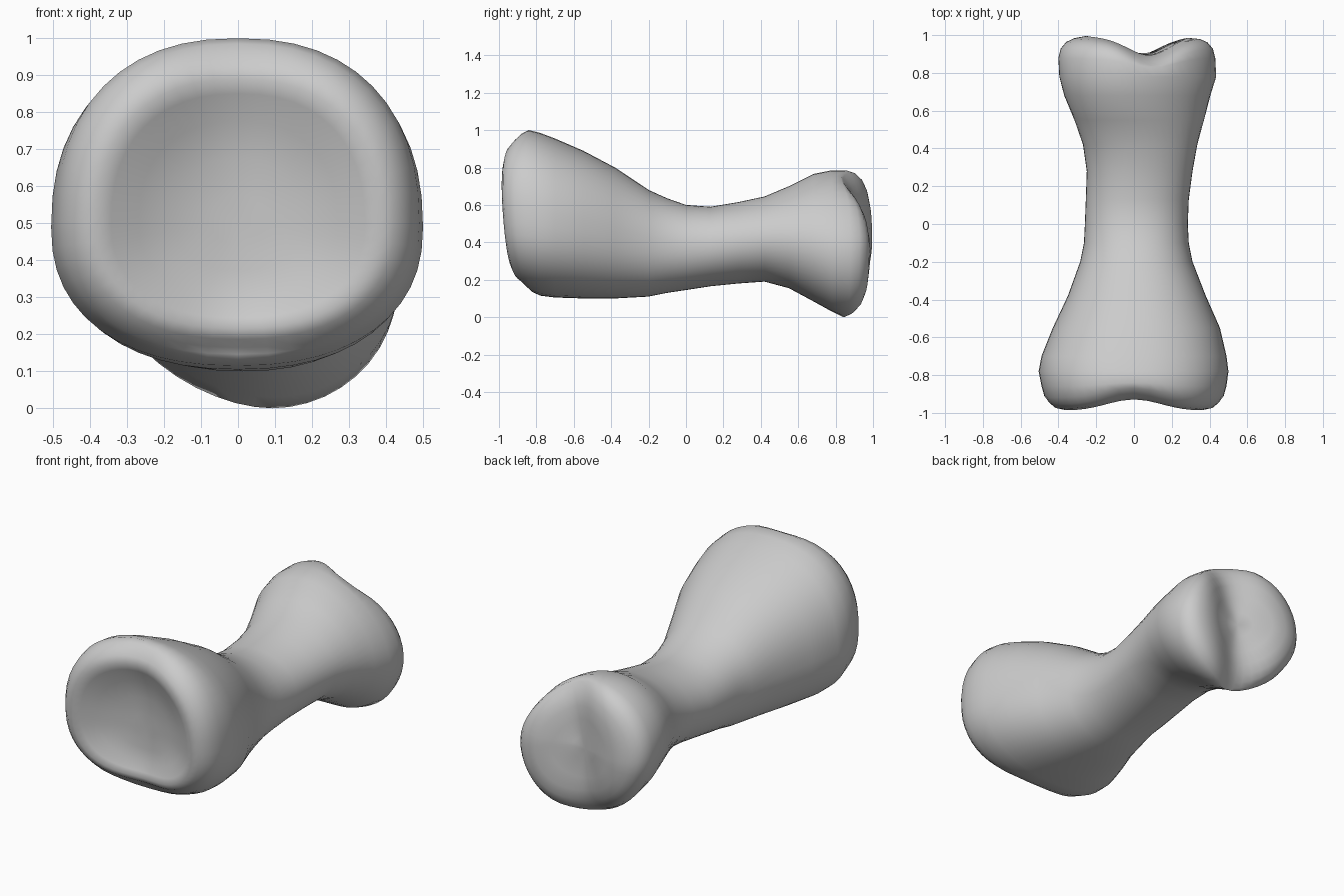
import bpy, bmesh
from math import sin, cos, tau, exp, radians

cube = bpy.data.objects.get("Cube")
if cube:
    bpy.data.objects.remove(cube, do_unlink=True)

SIDES = 48

# Shaft stations: y, left edge, right edge, bottom, top
stations = [
    (-.86, -.49, .49, .135, 1), (-.78, -.505, .5, .115, .985),
    (-.7, -.49, .49, .105, .955), (-.55, -.43, .455, .1, .89),
    (-.38, -.35, .38, .1, .8), (-.2, -.285, .31, .11, .68),
    (-.1, -.265, .29, .13, .635), (0, -.26, .285, .145, .6),
    (.13, -.255, .29, .165, .59), (.28, -.25, .31, .18, .615),
    (.42, -.27, .335, .19, .645), (.55, -.315, .37, .155, .7),
    (.68, -.365, .4, .085, .765), (.78, -.39, .43, .03, .785),
    (.88, -.395, .425, 0, .785),
]
# End caps: scale of the last ring, y
dish_cap = [(.97, -.92), (.92, -.955), (.86, -.98), (.78, -.99),
            (.7, -.975), (.55, -.935), (.35, -.9), (.15, -.885)]
knuckle_cap = [(.97, .93), (.9, .965), (.8, .985), (.65, 1),
               (.45, 1), (.2, 1)]


def end_offset(x, y, z):
    """Shift end surfaces: rim saddle in front, groove between rear lobes."""
    w = min(max((abs(y) - .82) / .13, 0), 1)
    if y < 0:
        return w * (.06 * exp(-(x / .2) ** 2) + .15 * (z - .8) ** 2)
    groove = x - .05 - .15 * (z - .4)
    return -w * (.1 * exp(-(groove / .17) ** 2) + .03 * abs(z - .4))


def power(v, n):
    return abs(v) ** (2 / n) * (1 if v > 0 else -1)


def add_point(bm, x, y, z):
    return bm.verts.new((x, y + end_offset(x, y, z), z))


def centre(station):
    """Middle of a section; the front sections are widest below mid height."""
    y, left, right, low, high = station
    return (left + right) / 2, low + (high - low) * (.5 + .09 * min(y, 0))


def add_ring(bm, station, scale=1, y=None):
    y0, left, right, low, high = station
    cx, cz = centre(station)
    n = 2.1 - .25 * y0
    lean = .2 * min(max((y0 - .4) / .3, 0), 1)
    ring = []
    for i in range(SIDES):
        s = power(sin(tau * i / SIDES), n)
        dz = scale * s * (high - cz if s > 0 else cz - low)
        dx = scale * power(cos(tau * i / SIDES), n) * (right - left) / 2
        ring.append(add_point(bm, cx + dx - lean * dz,
                              y0 if y is None else y, cz + dz))
    return ring


def add_fan(bm, ring, station, y):
    cx, cz = centre(station)
    tip = add_point(bm, cx, y, cz)
    for a, b in zip(ring, ring[1:] + ring[:1]):
        bm.faces.new((a, b, tip))


# One continuous skin: dished front, shaft, grooved rear
bm = bmesh.new()
rings = [add_ring(bm, stations[0], s, y) for s, y in reversed(dish_cap)]
rings += [add_ring(bm, st) for st in stations]
rings += [add_ring(bm, stations[-1], s, y) for s, y in knuckle_cap]
for r, q in zip(rings, rings[1:]):
    for i in range(SIDES):
        j = (i + 1) % SIDES
        bm.faces.new((r[i], r[j], q[j], q[i]))
add_fan(bm, rings[0], stations[0], -.885)
add_fan(bm, rings[-1], stations[-1], 1)
bmesh.ops.recalc_face_normals(bm, faces=bm.faces)

mesh = bpy.data.meshes.new("bone")
bm.to_mesh(mesh)
bm.free()
bone = bpy.data.objects.new("bone", mesh)
bpy.context.collection.objects.link(bone)

# Plain grey material
grey = bpy.data.materials.new("light_grey")
grey.use_nodes = True
colour = (.6, .6, .6, 1)
grey.diffuse_color = colour
grey.node_tree.nodes["Principled BSDF"].inputs["Base Color"].default_value = colour
mesh.materials.append(grey)

bpy.ops.object.select_all(action="DESELECT")
bone.select_set(True)
bpy.context.view_layer.objects.active = bone
bpy.ops.object.shade_smooth_by_angle(angle=radians(60))
